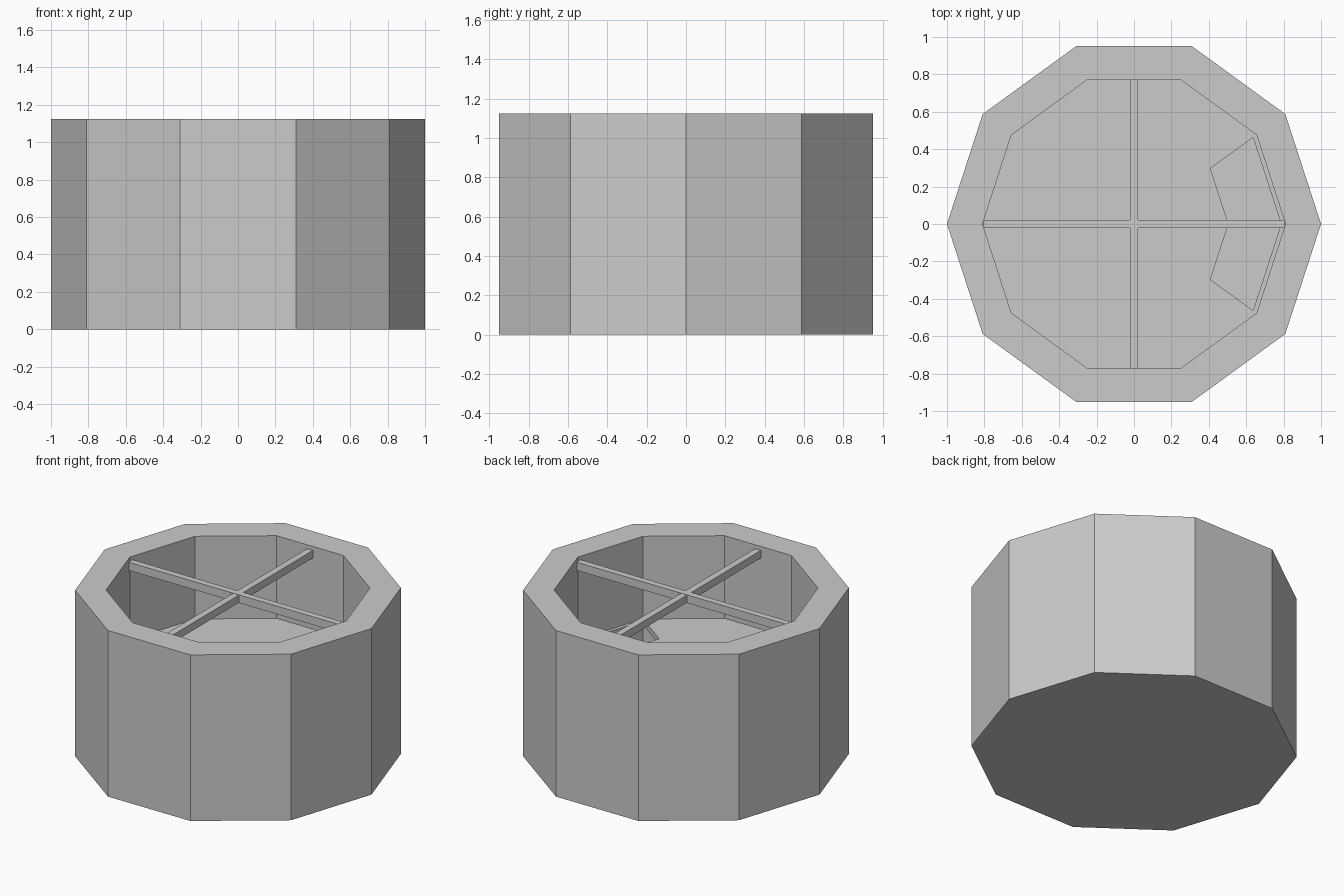
import bpy, bmesh
from math import cos, sin, radians

if "Cube" in bpy.data.objects:
    bpy.data.objects.remove(bpy.data.objects["Cube"])

HEIGHT, FLOOR, R_OUT, R_IN = 1.125, 0.565, 1.0, 0.81


def ring(r, degrees=range(0, 360, 36)):
    return [(r * cos(radians(a)), r * sin(radians(a))) for a in degrees]


def make(name, bm):
    bmesh.ops.recalc_face_normals(bm, faces=bm.faces)
    mesh = bpy.data.meshes.new(name)
    bm.to_mesh(mesh)
    bm.free()
    obj = bpy.data.objects.new(name, mesh)
    bpy.context.collection.objects.link(obj)
    return obj


def loft(name, loops):
    """Join closed loops of (points, z) and cap both ends."""
    bm = bmesh.new()
    rows = [[bm.verts.new((x, y, z)) for x, y in pts] for pts, z in loops]
    for a, b in zip(rows, rows[1:]):
        n = len(a)
        for i in range(n):
            j = (i + 1) % n
            bm.faces.new((a[i], a[j], b[j], b[i]))
    bm.faces.new(rows[0])
    bm.faces.new(rows[-1])
    return make(name, bm)


def bar(name, half_x, half_y, z0, z1):
    pts = [(-half_x, -half_y), (half_x, -half_y), (half_x, half_y), (-half_x, half_y)]
    return loft(name, [(pts, z0), (pts, z1)])


# Ten-sided wall with closed bottom and hollow inside
loft("outer_wall", [(ring(R_OUT), 0), (ring(R_OUT), HEIGHT),
                    (ring(R_IN), HEIGHT), (ring(R_IN), 0.02)])

# Raised inner floor with a two-segment hatch opening on the right
floor = loft("inner_floor", [(ring(R_IN), FLOOR - 0.04), (ring(R_IN), FLOOR)])
hatch = ring(0.787, (-36, 0, 36)) + ring(0.505, (36, 0, -36))
cutter = loft("hatch_cutter", [(hatch, FLOOR - 0.2), (hatch, FLOOR + 0.2)])
cutter.hide_render = True
cutter.hide_set(True)
cut = floor.modifiers.new("hatch", 'BOOLEAN')
cut.operation = 'DIFFERENCE'
cut.solver = 'EXACT'
cut.object = cutter

# Crossed bars near the rim
bar("cross_bar_x", 0.805, 0.022, 1.045, 1.1)
bar("cross_bar_y", 0.022, 0.772, 1.047, 1.098)
